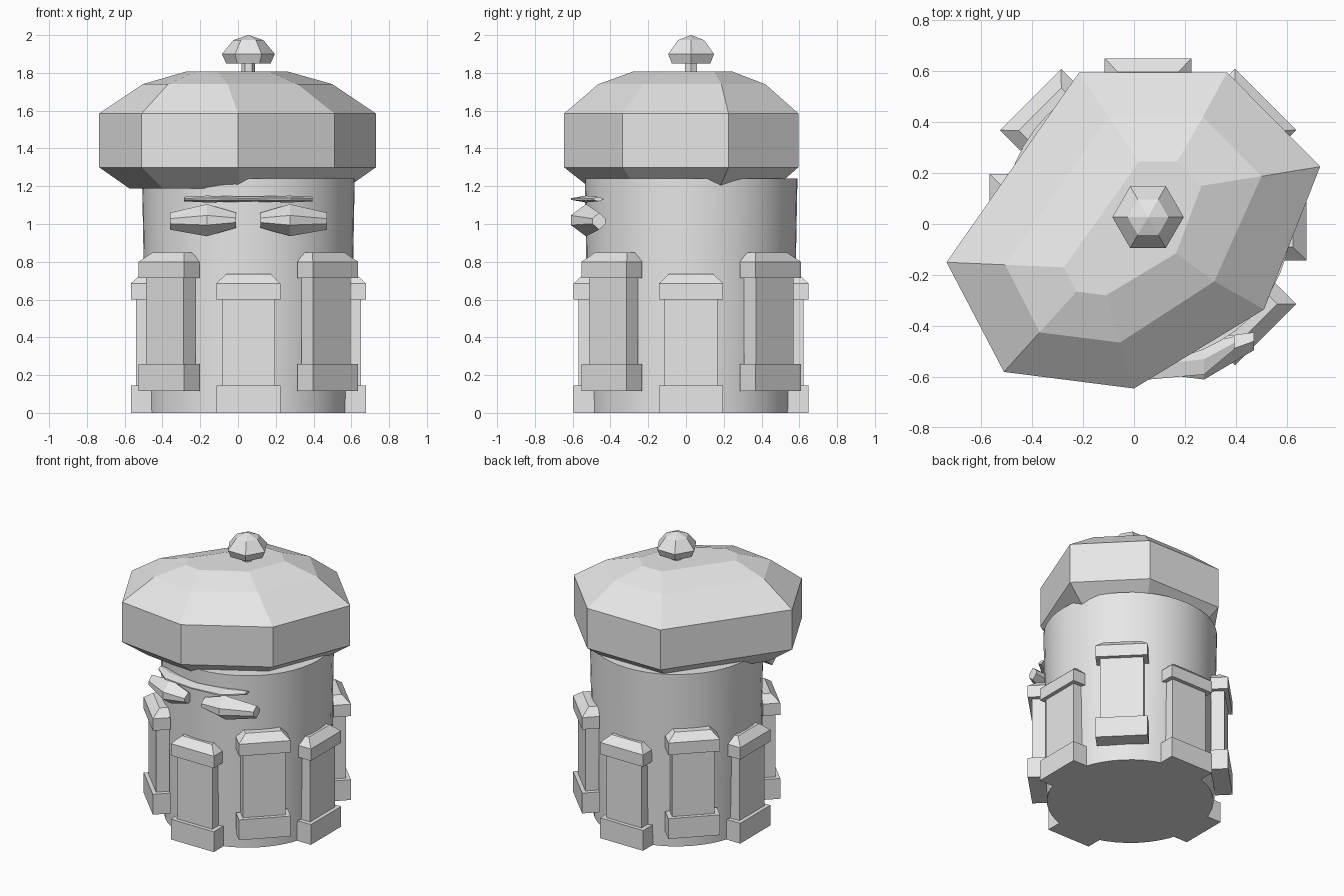
import bpy, bmesh
from math import cos, sin, pi
from mathutils import Matrix, Vector

cube = bpy.data.objects.get("Cube")
if cube:
    bpy.data.objects.remove(cube, do_unlink=True)

CX, CY = 0.055, 0.027          # tower axis

stone = bpy.data.materials.new("plain_grey")
stone.use_nodes = True
grey = (0.8, 0.8, 0.8, 1)
stone.diffuse_color = grey
stone.node_tree.nodes["Principled BSDF"].inputs["Base Color"].default_value = grey


def loft(bm, rings):
    """Skin equal-length rings of points and close both ends."""
    loops = [[bm.verts.new(p) for p in ring] for ring in rings]
    n = len(loops[0])
    for a, b in zip(loops, loops[1:]):
        for i in range(n):
            j = (i + 1) % n
            bm.faces.new((a[i], a[j], b[j], b[i]))
    bm.faces.new(loops[0][::-1])
    bm.faces.new(loops[-1])


def make(name, bodies, smooth=False, turn=0.0):
    """Make one object from lofted solids placed around the tower axis."""
    bm = bmesh.new()
    for rings in bodies:
        loft(bm, rings)
    bm.transform(Matrix.Translation((CX, CY, 0)) @ Matrix.Rotation(turn, 4, "Z"))
    bmesh.ops.recalc_face_normals(bm, faces=bm.faces)
    mesh = bpy.data.meshes.new(name)
    bm.to_mesh(mesh)
    bm.free()
    mesh.materials.append(stone)
    obj = bpy.data.objects.new(name, mesh)
    bpy.context.collection.objects.link(obj)
    if smooth:
        bpy.ops.object.select_all(action="DESELECT")
        obj.select_set(True)
        bpy.context.view_layer.objects.active = obj
        bpy.ops.object.shade_smooth_by_angle(angle=pi / 6)
    return obj


def circle(r, z, n):
    return [(r * cos(2 * pi * i / n), r * sin(2 * pi * i / n), z) for i in range(n)]


def slab(half, inner, outer, z):
    return [(-half, -outer, z), (half, -outer, z), (half, -inner, z), (-half, -inner, z)]


# Round tower body
make("tower_body", [[circle(0.54, 0, 48), circle(0.563, 1.24, 48)]], smooth=True)

# Eight pilasters; the diagonal ones sit higher and stand out further
for k in range(8):
    odd = k % 2
    lift, out = 0.115 * odd, 0.622 + 0.03 * odd
    inn = out - 0.115
    plinth = [slab(0.17, inn, out, z + lift) for z in (0, 0.145)]
    shaft = [slab(0.14, inn, out - 0.027, z + lift) for z in (0.14, 0.61)]
    cap = [slab(0.17, inn, out, z + lift) for z in (0.6, 0.685)]
    cap.append(slab(0.118, inn, out - 0.053, 0.735 + lift))
    make(f"pilaster_{k + 1}", [plinth, shaft, cap], turn=k * pi / 4)

# Lopsided seven-sided roof
rim = [(-0.735, -0.15), (-0.51, -0.58), (0, -0.645), (0.51, -0.335),
       (0.73, 0.225), (0.365, 0.595), (-0.215, 0.595)]
shoulder = [(-0.505, -0.16), (-0.37, -0.425), (-0.055, -0.465), (0.315, -0.225),
            (0.5, 0.187), (0.27, 0.42), (-0.1, 0.42)]
crown = [(-0.275, -0.17), (-0.225, -0.265), (-0.11, -0.28), (0.165, -0.115),
         (0.265, 0.15), (0.17, 0.245), (0.02, 0.245)]
levels = [(rim, 0.78, 1.187), (rim, 1, 1.3), (rim, 1, 1.585),
          (shoulder, 1, 1.74), (crown, 1, 1.807)]
make("roof", [[[(x * s - CX, y * s - CY, z) for x, y in outline]
               for outline, s, z in levels]])

# Finial on the roof
make("finial_stem", [[circle(0.036, 1.78, 6), circle(0.036, 1.87, 6)]])
make("finial_knob", [[circle(0.118, 1.85, 6), circle(0.14, 1.9, 6),
                      circle(0.08, 1.973, 6), circle(0.003, 2.0, 6)]])


def section(x, y, z, depth, height):
    """Six-sided cross-section with a narrow front and back edge."""
    shape = [(-1, -0.3), (0, -1), (1, -0.3), (1, 0.3), (0, 1), (-1, 0.3)]
    return [(x, y - CY + depth * a, z + height * b) for a, b in shape]


# Faceted eyes
for side, name in ((1, "left_eye"), (-1, "right_eye")):
    make(name, [[section(side * 0.065, -0.545, 1.02, 0.045, 0.04),
                 section(side * 0.22, -0.53, 1.02, 0.08, 0.085),
                 section(side * 0.415, -0.46, 1.015, 0.035, 0.045)]])

# Thin brow above the eyes
brow = [(-0.34, -0.465, 0.025, 0.012), (-0.22, -0.53, 0.06, 0.018),
        (0, -0.555, 0.055, 0.013), (0.22, -0.53, 0.06, 0.018),
        (0.34, -0.465, 0.025, 0.012)]
make("brow", [[section(x, y, 1.132, d, h) for x, y, d, h in brow]])
